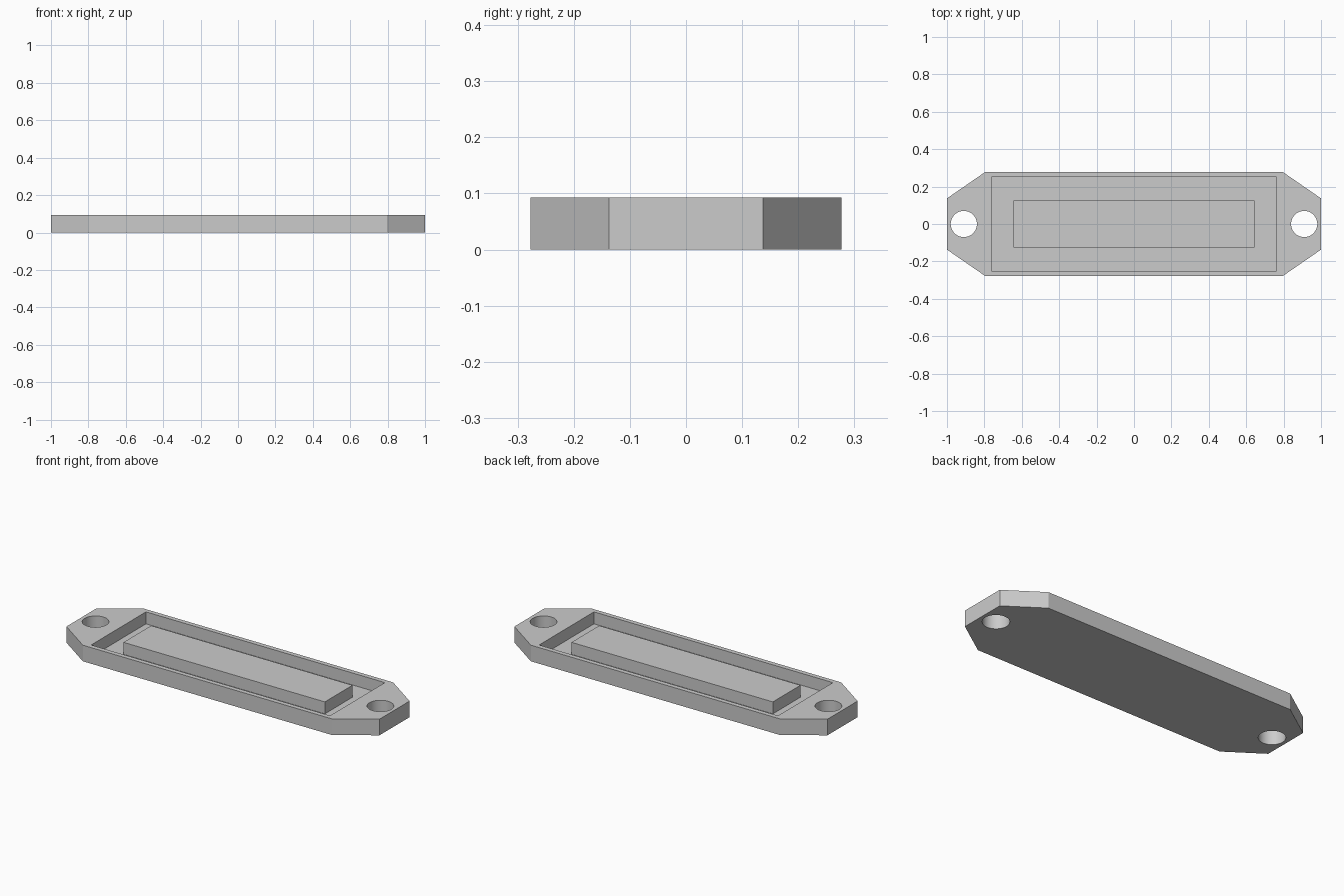
import bpy
import bmesh
from math import radians

cube = bpy.data.objects.get("Cube")
if cube:
    bpy.data.objects.remove(cube, do_unlink=True)

TOP, FLOOR = 0.093, 0.024

grey = bpy.data.materials.new("plain grey")
grey.use_nodes = True
grey.diffuse_color = (0.6, 0.6, 0.6, 1)
grey.node_tree.nodes["Principled BSDF"].inputs["Base Color"].default_value = grey.diffuse_color


def prism(name, outline, z0, z1):
    """Extrude a flat outline from z0 up to z1."""
    bm = bmesh.new()
    face = bm.faces.new([bm.verts.new((x, y, z0)) for x, y in outline])
    top = bmesh.ops.extrude_face_region(bm, geom=[face])["geom"]
    for v in top:
        if isinstance(v, bmesh.types.BMVert):
            v.co.z = z1
    bmesh.ops.recalc_face_normals(bm, faces=bm.faces)
    mesh = bpy.data.meshes.new(name)
    bm.to_mesh(mesh)
    bm.free()
    mesh.materials.append(grey)
    obj = bpy.data.objects.new(name, mesh)
    bpy.context.collection.objects.link(obj)
    return obj


def rectangle(x, y):
    return [(-x, -y), (x, -y), (x, y), (-x, y)]


def cut(target, cutter):
    """Subtract the cutter, then discard it."""
    cutter.hide_render = True
    mod = target.modifiers.new("cut", 'BOOLEAN')
    mod.operation = 'DIFFERENCE'
    mod.solver = 'EXACT'
    mod.object = cutter
    bpy.context.view_layer.objects.active = target
    bpy.ops.object.modifier_apply(modifier=mod.name)
    bpy.data.objects.remove(cutter, do_unlink=True)


# Tray with tapered mounting ends
half = [(1, -0.137), (1, 0.137), (0.797, 0.277), (-0.797, 0.277)]
tray = prism("tray", half + [(-1, 0.137), (-1, -0.137), (-0.797, -0.277), (0.797, -0.277)], 0, TOP)

# Rectangular recess
cut(tray, prism("recess_cutter", rectangle(0.763, 0.25), FLOOR, 0.2))

# Screw holes
for side in (-1, 1):
    bpy.ops.mesh.primitive_cylinder_add(vertices=64, radius=0.07, depth=0.4,
                                        location=(side * 0.91, 0, 0))
    hole = bpy.context.object
    hole.data.materials.append(grey)
    cut(tray, hole)

# Raised block inside the recess, level with the rim
prism("raised_block", rectangle(0.643, 0.126), FLOOR, TOP)

# Smooth hole walls, crisp edges elsewhere
bpy.ops.object.select_all(action='DESELECT')
tray.select_set(True)
bpy.context.view_layer.objects.active = tray
bpy.ops.object.shade_smooth_by_angle(angle=radians(30))
